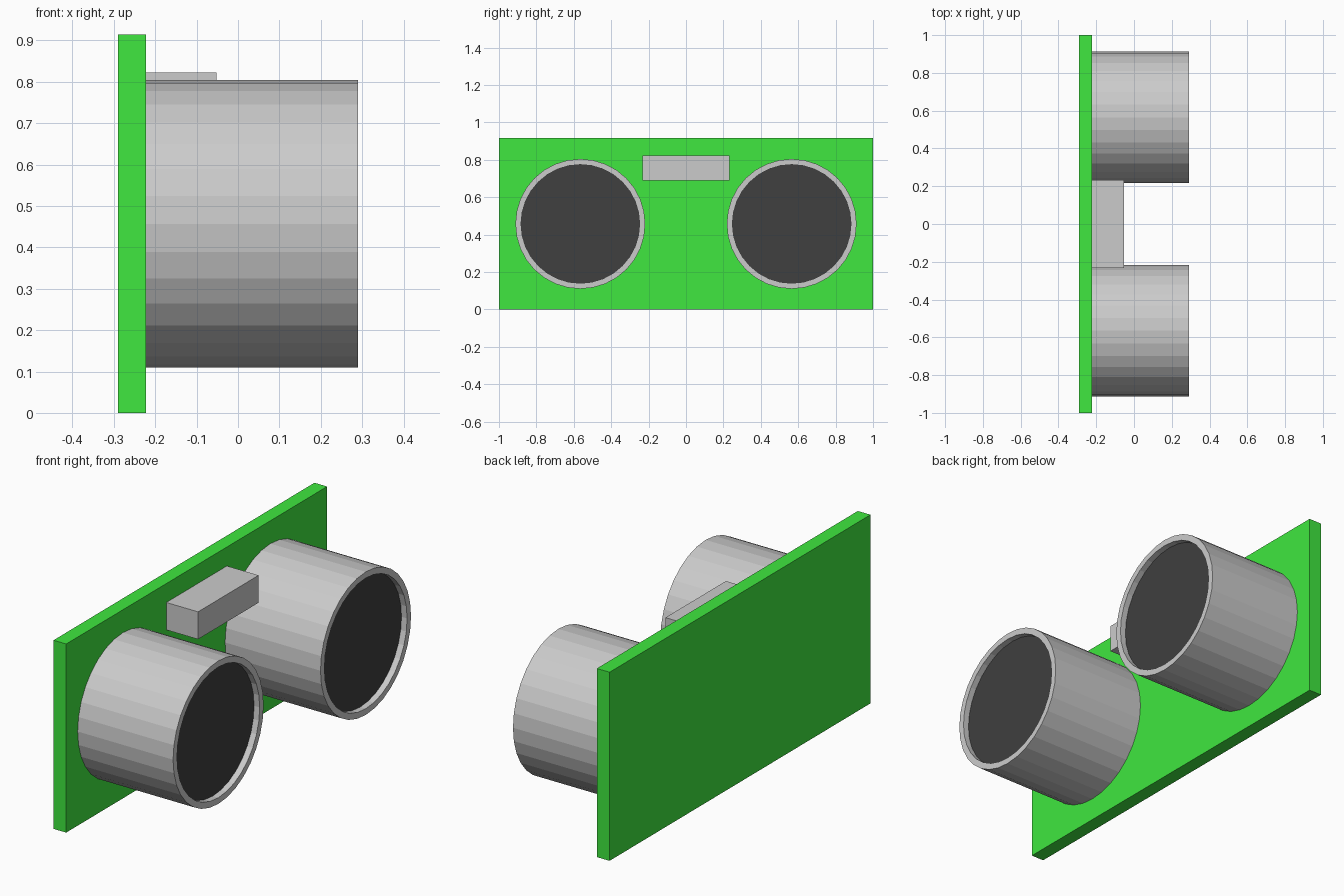
import bpy, bmesh
from mathutils import Matrix, Vector

if "Cube" in bpy.data.objects:
    bpy.data.objects.remove(bpy.data.objects["Cube"])

BOARD_BACK, BOARD_FRONT, TIP = -0.29, -0.222, 0.29
RADIUS, BORE, RECESS = 0.347, 0.317, 0.03


def material(name, rgb):
    m = bpy.data.materials.new(name)
    m.diffuse_color = (*rgb, 1)
    m.use_nodes = True
    m.node_tree.nodes["Principled BSDF"].inputs["Base Color"].default_value = m.diffuse_color
    return m


def finish(bm, name, mats=()):
    mesh = bpy.data.meshes.new(name)
    bm.to_mesh(mesh)
    bm.free()
    for m in mats:
        mesh.materials.append(m)
    obj = bpy.data.objects.new(name, mesh)
    bpy.context.collection.objects.link(obj)
    return obj


def box(name, lo, hi, mats=()):
    lo, hi = Vector(lo), Vector(hi)
    bm = bmesh.new()
    bmesh.ops.create_cube(bm, size=1, matrix=Matrix.Translation((lo + hi) / 2)
                          @ Matrix.Diagonal((*(hi - lo), 1)))
    return finish(bm, name, mats)


def transducer(name, y, mats):
    # 32-sided can pointing along +x
    bm = bmesh.new()
    place = Matrix.Translation(((BOARD_FRONT + TIP) / 2, y, 0.457)) @ Matrix.Rotation(1.5707963, 4, 'Y')
    bmesh.ops.create_cone(bm, cap_ends=True, segments=32, radius1=RADIUS, radius2=RADIUS,
                          depth=TIP - BOARD_FRONT, matrix=place)
    bm.normal_update()
    face = max(bm.faces, key=lambda f: f.calc_center_median().x)
    # rim, then the recessed black mesh disc
    bmesh.ops.inset_individual(bm, faces=[face], thickness=RADIUS - BORE)
    disc = bmesh.ops.extrude_discrete_faces(bm, faces=[face])['faces'][0]
    bmesh.ops.translate(bm, verts=disc.verts, vec=(-RECESS, 0, 0))
    disc.material_index = 1
    bmesh.ops.recalc_face_normals(bm, faces=bm.faces)
    return finish(bm, name, mats)


green = material("board_green", (0.05, 0.8, 0.05))
black = material("disc_black", (0.05, 0.05, 0.05))
grey = material("can_grey", (0.8, 0.8, 0.8))

# circuit board
box("circuit_board", (BOARD_BACK, -1, 0), (BOARD_FRONT, 1, 0.915), [green])

# crystal between the two cans
box("crystal", (BOARD_FRONT, -0.232, 0.69), (-0.052, 0.232, 0.823))

# emitter and receiver
for side, label in ((-1, "emitter_can"), (1, "receiver_can")):
    transducer(label, side * 0.565, [grey, black])
